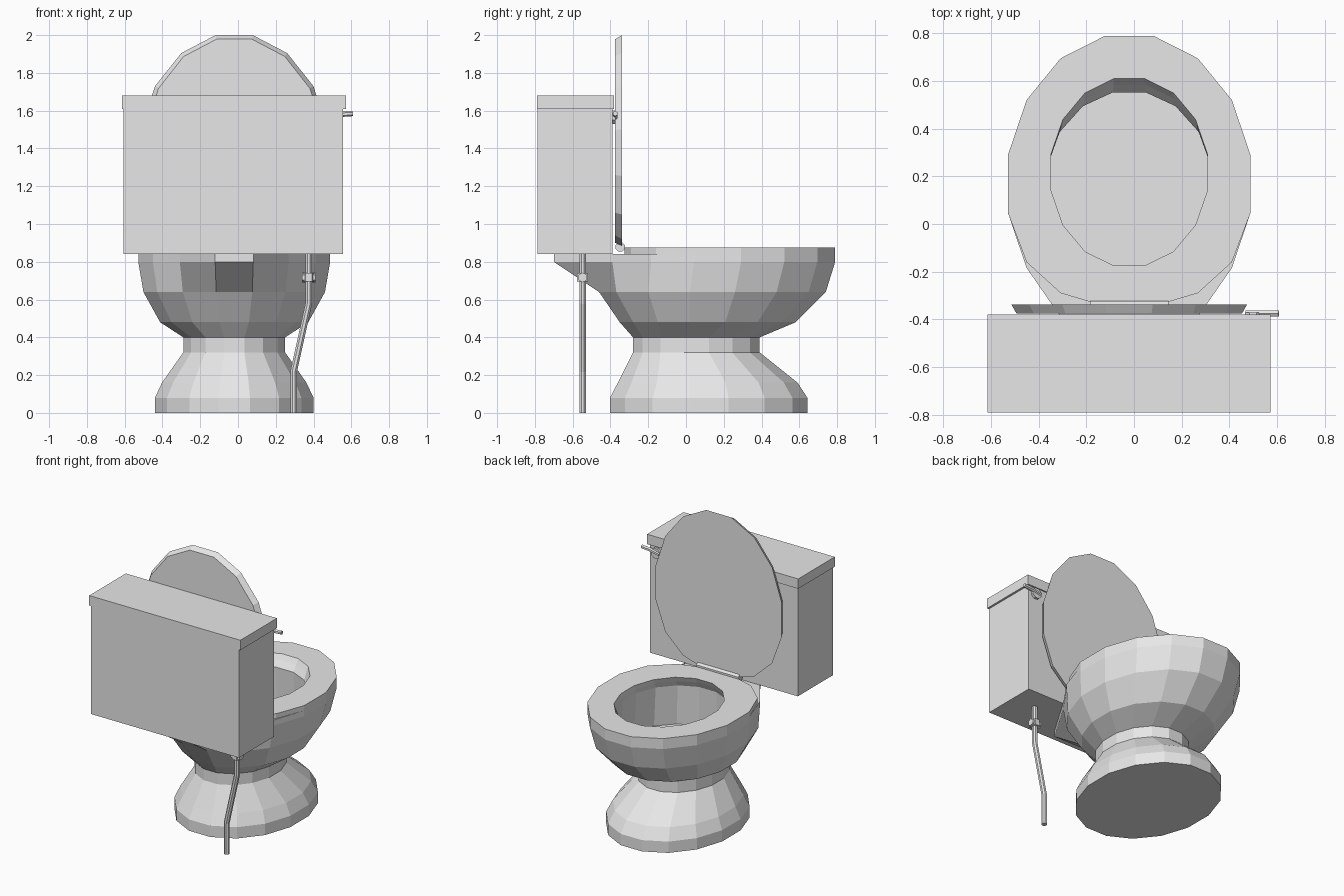
import bpy, bmesh, math
from mathutils import Vector

cube = bpy.data.objects.get("Cube")
if cube:
    bpy.data.objects.remove(cube, do_unlink=True)

CX = -0.02    # centre line of the fixture
SIDES = 16

porcelain = bpy.data.materials.new("grey_porcelain")
porcelain.use_nodes = True
porcelain.diffuse_color = (0.8, 0.8, 0.8, 1)
porcelain.node_tree.nodes["Principled BSDF"].inputs["Base Color"].default_value = (0.8, 0.8, 0.8, 1)


def finish(bm, name):
    bmesh.ops.recalc_face_normals(bm, faces=bm.faces)
    mesh = bpy.data.meshes.new(name)
    bm.to_mesh(mesh)
    bm.free()
    mesh.materials.append(porcelain)
    obj = bpy.data.objects.new(name, mesh)
    bpy.context.collection.objects.link(obj)
    return obj


def oval(z, cy, rx, ry, back=()):
    """Sixteen-sided ring; back overrides y of the rear pairs, middle pair first."""
    ring = []
    for i in range(SIDES):
        a = (i + 0.5) * math.tau / SIDES
        y = cy - ry * math.cos(a)
        pair = min(i, SIDES - 1 - i)
        if pair < len(back):
            y = back[pair]
        ring.append(Vector((CX + rx * math.sin(a), y, z)))
    return ring


def loft(name, rings, caps=(True, True), closed=False):
    bm = bmesh.new()
    loops = [[bm.verts.new(p) for p in r] for r in rings]
    pairs = list(zip(loops, loops[1:]))
    if closed:
        pairs.append((loops[-1], loops[0]))
    for a, b in pairs:
        n = len(a)
        for i in range(n):
            j = (i + 1) % n
            bm.faces.new((a[i], a[j], b[j], b[i]))
    if caps[0]:
        bm.faces.new(loops[0][::-1])
    if caps[1]:
        bm.faces.new(loops[-1])
    return finish(bm, name)


def box(name, lo, hi):
    bm = bmesh.new()
    bmesh.ops.create_cube(bm, size=1)
    lo, hi = Vector(lo), Vector(hi)
    for v in bm.verts:
        v.co = (lo + hi) / 2 + v.co * (hi - lo)
    return finish(bm, name)


def tube(name, path, r, side, sides=8):
    """Sweep a polygon along a path, with one fixed sideways axis."""
    pts, side = [Vector(p) for p in path], Vector(side)
    rings = []
    for i, p in enumerate(pts):
        d = (pts[min(i + 1, len(pts) - 1)] - pts[max(i - 1, 0)]).normalized()
        other = d.cross(side)
        rings.append([p + r * (math.cos(a) * side + math.sin(a) * other)
                      for a in [(k + 0.5) * math.tau / sides for k in range(sides)]])
    return loft(name, rings)


# Pedestal foot with a narrow neck
loft("pedestal", [oval(0, 0.12, 0.428, 0.533), oval(0.08, 0.12, 0.428, 0.533),
                  oval(0.16, 0.115, 0.39, 0.485), oval(0.32, 0.055, 0.275, 0.342),
                  oval(0.40, 0.055, 0.275, 0.342)])

# Bowl: outer wall, rear deck under the tank, and hollow inside
deck = (-0.70, -0.39)
loft("bowl", [oval(0.40, 0.055, 0.275, 0.342), oval(0.48, 0.115, 0.40, 0.475),
              oval(0.64, 0.14, 0.49, 0.612), oval(0.80, 0.168, 0.518, 0.634, deck),
              oval(0.84, 0.168, 0.518, 0.634, deck), oval(0.84, 0.197, 0.338, 0.396),
              oval(0.80, 0.17, 0.35, 0.39), oval(0.52, 0.17, 0.37, 0.40)])

# Seat ring, cut straight at the hinge
hinge_cut = (-0.325, -0.29, -0.16)
seat = [oval(0.84, 0.168, 0.518, 0.634, hinge_cut), oval(0.875, 0.168, 0.518, 0.634, hinge_cut),
        oval(0.875, 0.2175, 0.334, 0.40), oval(0.84, 0.197, 0.338, 0.396)]
for ring in seat[:2]:
    for i in (0, SIDES - 1):
        ring[i].x = CX + (0.17 if i == 0 else -0.17)
loft("seat", seat, caps=(False, False), closed=True)

# Raised lid: the same outline stood upright, bevelled towards the tank
def upright(y, rx, ry, back):
    ring = [Vector((p.x, y, p.y)) for p in oval(0, 1.378, rx, ry, back)]
    for i in (0, SIDES - 1):
        ring[i].x = CX + (0.17 if i == 0 else -0.17)
    return ring


loft("lid", [upright(-0.338, 0.504, 0.634, (0.885, 0.92, 1.05)),
             upright(-0.376, 0.482, 0.612, (0.90, 0.94, 1.06))])

# Hinge bar
tube("hinge", [(CX - 0.165, -0.348, 0.878), (CX + 0.165, -0.348, 0.878)], 0.026, (0, 1, 0))

# Tank and its cover
box("tank", (-0.605, -0.785, 0.84), (0.557, -0.39, 1.61))
box("tank_cover", (-0.615, -0.79, 1.61), (0.572, -0.38, 1.68))

# Flush lever on the tank's front face
tube("lever_mount", [(0.50, -0.395, 1.565), (0.50, -0.372, 1.565)], 0.038, (1, 0, 0))
tube("flush_lever", [(0.47, -0.375, 1.565), (0.54, -0.375, 1.58), (0.608, -0.375, 1.585)],
     0.014, (0, 1, 0), 6)

# Water supply pipe with its valve
tube("supply_pipe", [(0.295, -0.547, 0), (0.295, -0.547, 0.22),
                     (0.375, -0.547, 0.58), (0.375, -0.547, 0.84)], 0.019, (0, 1, 0))
tube("valve_nut", [(0.375, -0.547, 0.695), (0.375, -0.547, 0.74)], 0.034, (0, 1, 0), 6)
tube("valve_handle", [(0.34, -0.547, 0.717), (0.41, -0.547, 0.717)], 0.026, (0, 1, 0), 6)
